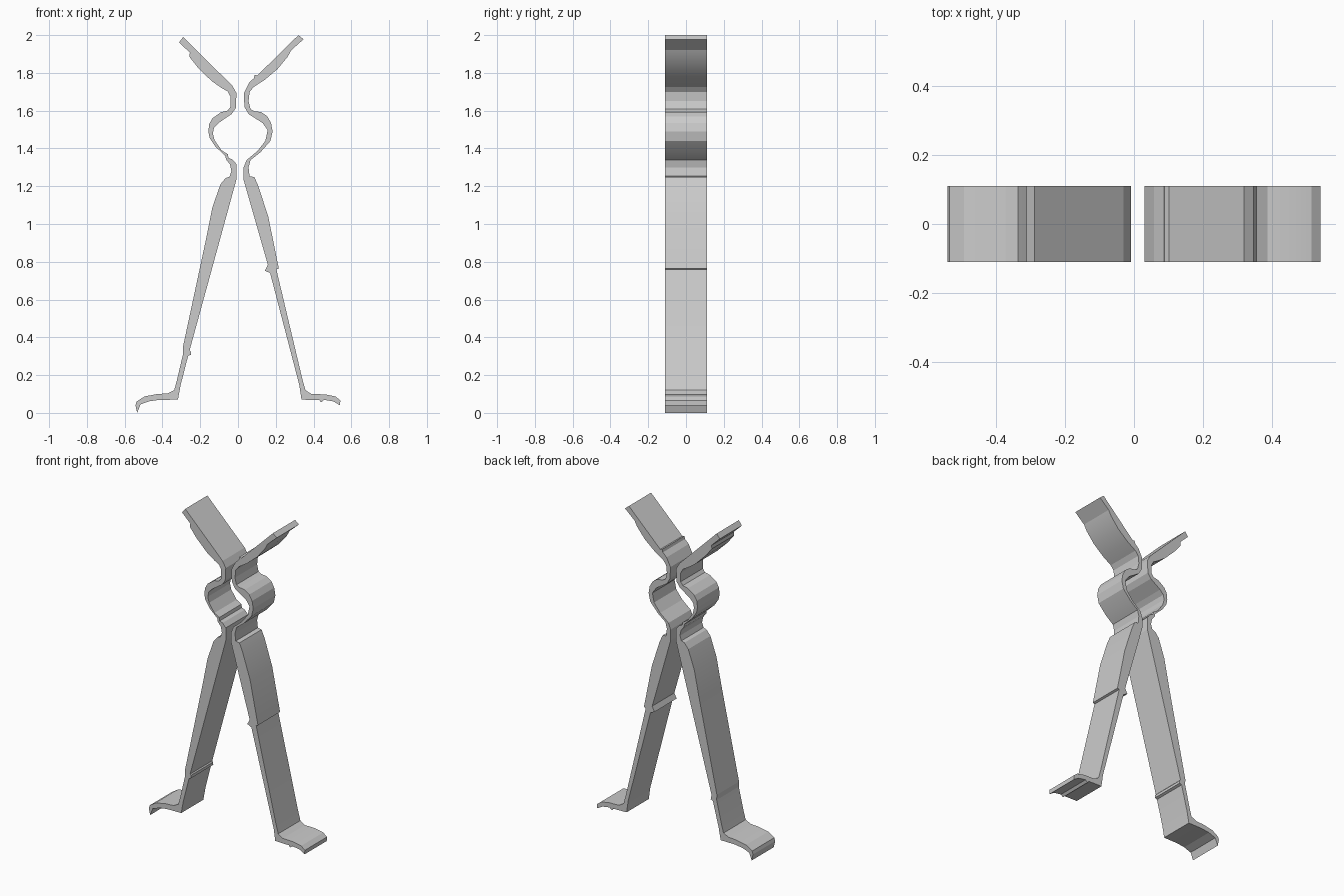
import bpy, bmesh

HALF_DEPTH = 0.11


def bent_strip(name, outer, inner):
    """Extrude a bent metal strip along y from its outer and inner outlines (x, z)."""
    bm = bmesh.new()
    verts = [bm.verts.new((x, -HALF_DEPTH, z)) for x, z in outer + inner]
    face = bm.faces.new(verts)
    new = bmesh.ops.extrude_face_region(bm, geom=[face])["geom"]
    bmesh.ops.translate(bm, vec=(0, 2 * HALF_DEPTH, 0),
                        verts=[v for v in new if isinstance(v, bmesh.types.BMVert)])
    bmesh.ops.recalc_face_normals(bm, faces=bm.faces)
    bmesh.ops.triangulate(bm, faces=[f for f in bm.faces if len(f.verts) > 4])
    mesh = bpy.data.meshes.new(name)
    bm.to_mesh(mesh)
    bm.free()
    obj = bpy.data.objects.new(name, mesh)
    bpy.context.collection.objects.link(obj)
    obj.select_set(True)
    bpy.context.view_layer.objects.active = obj
    bpy.ops.object.shade_smooth_by_angle(angle=0.2)
    obj.select_set(False)


# Left half: outer outline from grip tip to toe, inner outline back up
left_outer = [
    (-.29, 1.99), (-.312, 1.962), (-.255, 1.907), (-.257, 1.885), (-.214, 1.83),
    (-.14, 1.757), (-.087, 1.72), (-.055, 1.702), (-.04, 1.675), (-.04, 1.62),
    (-.055, 1.6), (-.09, 1.592), (-.135, 1.56), (-.152, 1.53), (-.157, 1.49),
    (-.15, 1.455), (-.12, 1.41), (-.066, 1.36), (-.064, 1.343), (-.042, 1.315),
    (-.035, 1.28), (-.045, 1.25), (-.066, 1.243), (-.093, 1.21), (-.135, 1.09),
    (-.167, .93), (-.292, .347), (-.29, .315), (-.325, .167), (-.338, .12),
    (-.373, .103), (-.426, .1), (-.495, .087), (-.537, .06), (-.543, .04), (-.534, 0)]
left_inner = [
    (-.516, .045), (-.468, .062), (-.415, .069), (-.318, .07), (-.304, .146),
    (-.264, .302), (-.249, .308), (-.25, .325), (-.256, .332),
    (-.008, 1.237), (-.008, 1.317), (-.03, 1.342), (-.05, 1.35), (-.054, 1.37),
    (-.087, 1.39), (-.124, 1.444), (-.133, 1.48), (-.127, 1.51), (-.103, 1.535),
    (-.034, 1.582), (-.012, 1.613), (-.008, 1.693), (-.03, 1.732)]
bent_strip("left_clamp_half", left_outer, left_inner)

# Right half
right_outer = [
    (.32, 2.0), (.347, 1.978), (.282, 1.92), (.262, 1.884), (.209, 1.82), (.14, 1.762),
    (.082, 1.725), (.061, 1.698), (.056, 1.65), (.066, 1.608), (.087, 1.597),
    (.124, 1.592), (.155, 1.57), (.175, 1.535), (.183, 1.49), (.172, 1.44),
    (.119, 1.38), (.066, 1.338), (.056, 1.3), (.061, 1.253), (.087, 1.248),
    (.108, 1.2), (.161, 1.036), (.206, .813), (.216, .765), (.203, .76),
    (.341, .178), (.357, .12), (.389, .1), (.463, .098), (.516, .087),
    (.542, .066), (.54, .04)]
right_inner = [
    (.505, .061), (.455, .069), (.44, .056), (.43, .068), (.336, .07), (.325, .146),
    (.17, .74), (.142, .753), (.158, .785), (.03, 1.232), (.03, 1.3), (.045, 1.338),
    (.103, 1.386), (.145, 1.44), (.157, 1.497), (.13, 1.535), (.056, 1.582),
    (.034, 1.62), (.031, 1.693), (.058, 1.747), (.084, 1.772), (.088, 1.79), (.102, 1.786)]
bent_strip("right_clamp_half", right_outer, right_inner)
